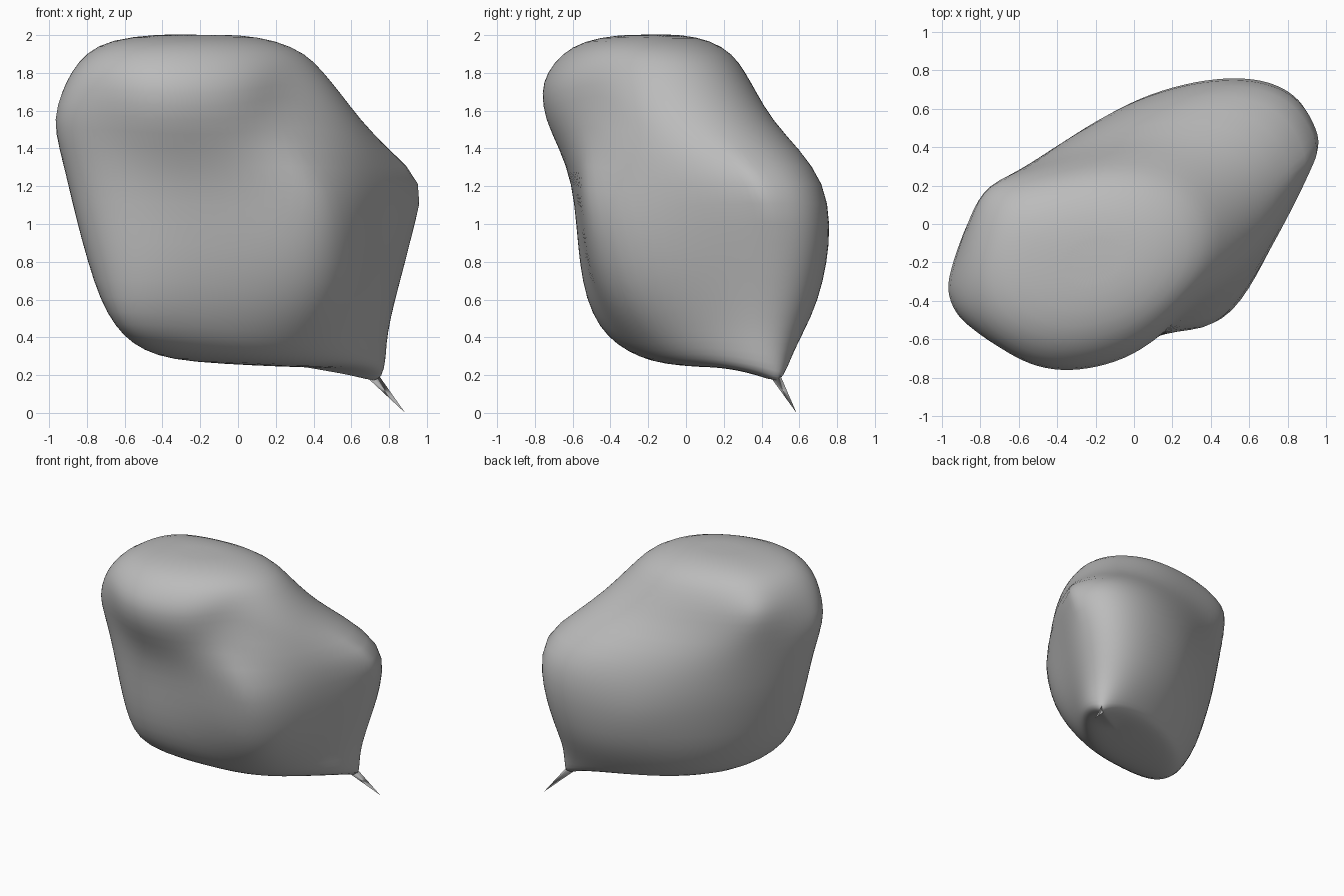
import bpy, bmesh, math
from mathutils import Vector

cube = bpy.data.objects.get("Cube")
if cube:
    bpy.data.objects.remove(cube)

stone = bpy.data.materials.new("stone grey")
stone.use_nodes = True
stone.diffuse_color = (0.5, 0.5, 0.5, 1)
stone.node_tree.nodes["Principled BSDF"].inputs["Base Color"].default_value = (0.5, 0.5, 0.5, 1)

SEGMENTS = 48

# Slices of the lump: height, left and right limits in x, front and back limits in y,
# and skew in degrees (smaller is a narrower diagonal oval)
SLICES = [
    (.255, .1, .6, .05, .4, 60),
    (.27, -.25, .7, -.12, .49, 58),
    (.3, -.42, .73, -.24, .52, 56),
    (.36, -.53, .75, -.34, .56, 55),
    (.45, -.61, .77, -.42, .62, 55),
    (.6, -.71, .82, -.5, .7, 55),
    (.8, -.79, .88, -.55, .75, 55),
    (1, -.85, .92, -.57, .77, 56),
    (1.22, -.9, .93, -.6, .74, 57),
    (1.4, -.94, .78, -.68, .61, 61),
    (1.55, -.96, .64, -.76, .47, 66),
    (1.7, -.92, .53, -.775, .38, 71),
    (1.8, -.87, .45, -.74, .32, 73),
    (1.9, -.79, .36, -.66, .25, 75),
    (1.97, -.66, .2, -.54, .13, 76),
    (2, -.42, .02, -.36, -.02, 76),
]


def finish(bm, name):
    bmesh.ops.recalc_face_normals(bm, faces=bm.faces)
    mesh = bpy.data.meshes.new(name)
    bm.to_mesh(mesh)
    bm.free()
    obj = bpy.data.objects.new(name, mesh)
    bpy.context.collection.objects.link(obj)
    mesh.materials.append(stone)
    mesh.shade_smooth()
    return obj


def pull(bm, target, radius, power):
    """Draw the nearest surface in or out to a point, as a soft or sharp corner."""
    target = Vector(target)
    nearest = min(bm.verts, key=lambda v: (v.co - target).length).co.copy()
    for v in bm.verts:
        fall = math.exp(-((v.co - nearest).length / radius) ** power)
        v.co += (target - nearest) * fall


# Main lump: skewed oval slices joined from bottom to top
bm = bmesh.new()
rings = []
for z, x0, x1, y0, y1, skew in SLICES:
    ring = []
    for i in range(SEGMENTS):
        t = math.tau * i / SEGMENTS
        x = (x0 + x1) / 2 + (x1 - x0) / 2 * math.cos(t)
        y = (y0 + y1) / 2 + (y1 - y0) / 2 * math.cos(t - math.radians(skew))
        ring.append(bm.verts.new((x, y, z)))
    rings.append(ring)
for low, high in zip(rings, rings[1:]):
    for i in range(SEGMENTS):
        j = (i + 1) % SEGMENTS
        bm.faces.new((low[i], low[j], high[j], high[i]))
for ring in (rings[0], rings[-1]):
    center = bm.verts.new(sum((v.co for v in ring), Vector()) / SEGMENTS)
    for i in range(SEGMENTS):
        bm.faces.new((ring[i], ring[(i + 1) % SEGMENTS], center))

# Hollows in the flank of the upper lobe
pull(bm, (.25, -.38, 1.62), .32, 2)
pull(bm, (-.76, -.6, 1.58), .3, 2)

# Corners of the lump: broad ones first, then the sharp points
pull(bm, (.43, -.52, 1.21), .38, 1.4)
pull(bm, (.47, -.4, .68), .4, 2)
pull(bm, (.03, .66, .95), .3, 2)
pull(bm, (-.77, .2, 1.74), .3, 1.5)
pull(bm, (-.62, -.42, .46), .25, 1.5)
pull(bm, (1.01, .39, 1.22), .13, 1)
pull(bm, (-.985, -.33, 1.55), .13, 1)
pull(bm, (.75, .5, .15), .15, 1)
lump = finish(bm, "lump")
smooth = lump.modifiers.new("smooth", "SUBSURF")
smooth.levels = smooth.render_levels = 1

# Thin spike drawn out of the lower corner
bm = bmesh.new()
base = [bm.verts.new(p) for p in ((.67, .44, .2), (.75, .5, .17), (.73, .49, .22))]
tip = bm.verts.new((.885, .585, 0))
for i in range(3):
    bm.faces.new((base[i], base[(i + 1) % 3], tip))
bm.faces.new(base)
finish(bm, "spike")
